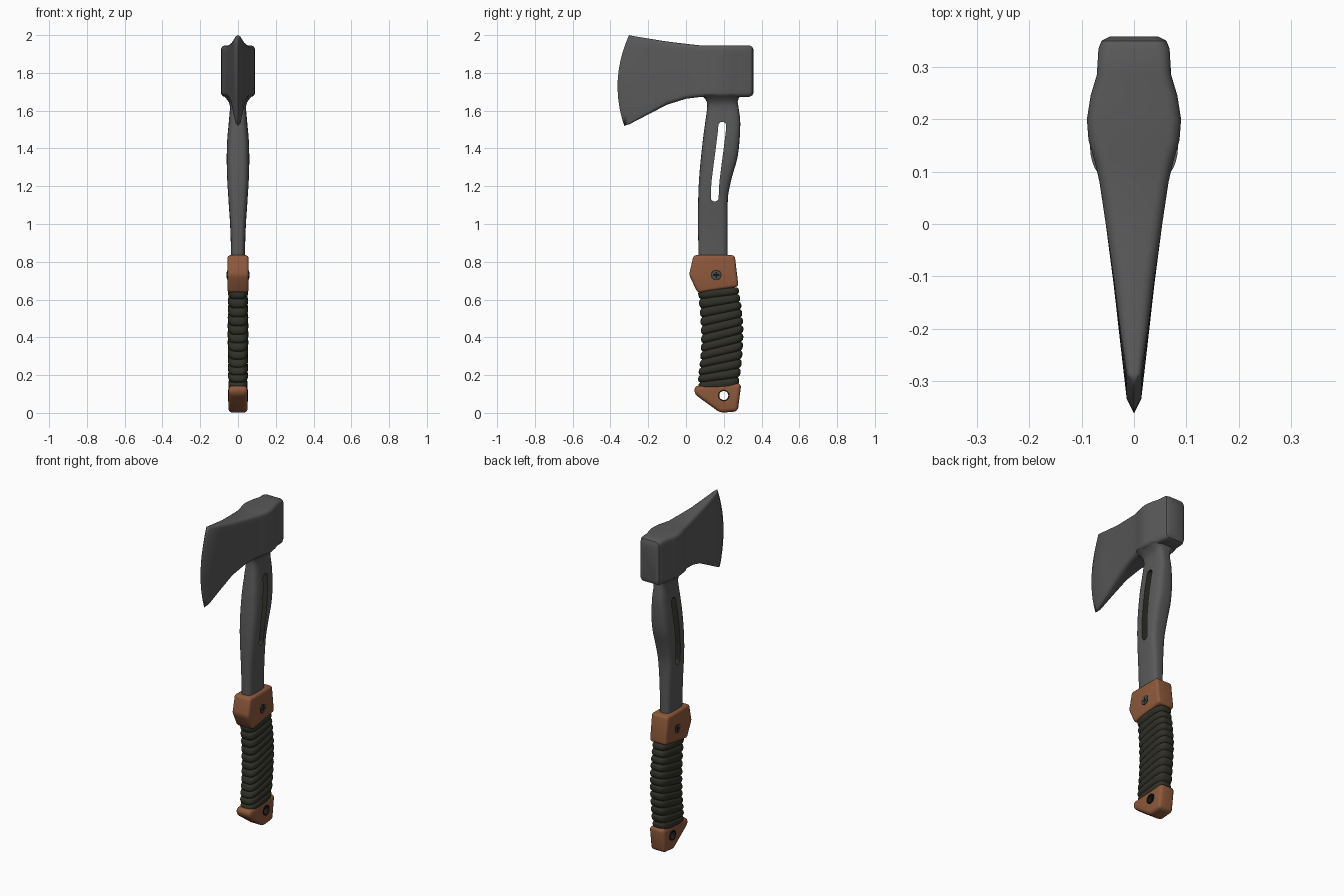
import bpy, bmesh, math
from mathutils import Vector

cube = bpy.data.objects.get("Cube")
if cube:
    bpy.data.objects.remove(cube, do_unlink=True)


def material(name, rgb):
    m = bpy.data.materials.new(name)
    m.use_nodes = True
    m.diffuse_color = (*rgb, 1)
    m.node_tree.nodes["Principled BSDF"].inputs["Base Color"].default_value = (*rgb, 1)
    return m


STEEL = material("dark steel", (0.1, 0.1, 0.1))
BROWN = material("brown leather", (0.27, 0.1, 0.045))
OLIVE = material("olive cord", (0.03, 0.03, 0.021))
SCREW = material("screw grey", (0.07, 0.075, 0.07))
BLACK = material("black recess", (0.01, 0.01, 0.01))


def finish(name, bm, mat, angle=35):
    bmesh.ops.remove_doubles(bm, verts=bm.verts[:], dist=0.0002)
    bmesh.ops.recalc_face_normals(bm, faces=bm.faces[:])
    mesh = bpy.data.meshes.new(name)
    bm.to_mesh(mesh)
    bm.free()
    mesh.materials.append(mat)
    obj = bpy.data.objects.new(name, mesh)
    bpy.context.collection.objects.link(obj)
    smooth(obj, angle)
    return obj


def smooth(obj, angle=35):
    bpy.ops.object.select_all(action='DESELECT')
    obj.select_set(True)
    bpy.context.view_layer.objects.active = obj
    bpy.ops.object.shade_smooth_by_angle(angle=math.radians(angle))


def loft(name, rings, mat, cap_start=True, angle=35):
    bm = bmesh.new()
    loops = [[bm.verts.new(p) for p in ring] for ring in rings]
    n = len(loops[0])
    for a, b in zip(loops, loops[1:]):
        for i in range(n):
            j = (i + 1) % n
            bm.faces.new((a[i], a[j], b[j], b[i]))
    bm.faces.new(loops[-1])
    if cap_start:
        bm.faces.new(loops[0][::-1])
    return finish(name, bm, mat, angle)


def prism(name, outline, half, mat, bevel=0.0):
    """Side outline in (y, z), extruded symmetrically along x."""
    bm = bmesh.new()
    a = [bm.verts.new((-half, y, z)) for y, z in outline]
    b = [bm.verts.new((half, y, z)) for y, z in outline]
    n = len(a)
    for i in range(n):
        j = (i + 1) % n
        bm.faces.new((a[i], a[j], b[j], b[i]))
    bm.faces.new(a[::-1])
    bm.faces.new(b)
    if bevel:
        bmesh.ops.bevel(bm, geom=bm.edges[:], offset=bevel, segments=4,
                        profile=0.5, affect='EDGES', clamp_overlap=True)
    return finish(name, bm, mat)


def circle(y, z, r, n=24):
    return [(y + r * math.cos(2 * math.pi * i / n), z + r * math.sin(2 * math.pi * i / n))
            for i in range(n)]


def cut(obj, cutter):
    mod = obj.modifiers.new("cut", 'BOOLEAN')
    mod.operation, mod.solver, mod.object = 'DIFFERENCE', 'EXACT', cutter
    mod.material_mode = 'TRANSFER'
    bpy.ops.object.select_all(action='DESELECT')
    bpy.context.view_layer.objects.active = obj
    bpy.ops.object.modifier_apply(modifier=mod.name)
    bpy.data.objects.remove(cutter, do_unlink=True)
    smooth(obj)


def oval(z, front, back, half, power=3.5, tilt=0.0, n=40):
    """Rounded-rectangle ring around the handle."""
    mid, depth, ring = (front + back) / 2, (back - front) / 2, []
    for i in range(n):
        t = 2 * math.pi * i / n
        c, s = math.cos(t), math.sin(t)
        x = half * math.copysign(abs(c) ** (2 / power), c)
        y = depth * math.copysign(abs(s) ** (2 / power), s)
        ring.append(Vector((x, mid + y, z + tilt * y)))
    return ring


def sample(table, z):
    """Smooth interpolation through rows that start with z."""
    for i in range(len(table) - 1):
        a, b = table[i], table[i + 1]
        if z <= b[0]:
            p, q = table[max(i - 1, 0)], table[min(i + 2, len(table) - 1)]
            t = (z - a[0]) / (b[0] - a[0])
            return [0.5 * (2 * a[k] + (b[k] - p[k]) * t
                           + (2 * p[k] - 5 * a[k] + 4 * b[k] - q[k]) * t ** 2
                           + (3 * a[k] - p[k] - 3 * b[k] + q[k]) * t ** 3)
                    for k in range(1, len(a))]
    return list(table[-1][1:])


# Axe head: stations run from cutting edge to poll
# (top y, top z, bottom y, bottom z, half width, bulge towards the edge)
stations = [(-.302, 2.0, -.327, 1.52, 0, .047), (-.284, 1.996, -.3, 1.528, .014, .042),
            (-.2, 1.982, -.2, 1.58, .026, .03), (-.1, 1.966, -.1, 1.632, .039, .015),
            (0, 1.954, 0, 1.663, .054, 0)]
for y, w in ((.08, .066), (.12, .075), (.16, .087), (.2, .09), (.245, .083), (.285, .071), (.335, .068)):
    stations.append((y, 1.945, y, 1.673, w, 0))
stations += [(.35, 1.938, .35, 1.68, .062, 0), (.358, 1.922, .358, 1.695, .047, 0)]

head_rings = []
for ty, tz, by, bz, w, bulge in stations:
    r = min(0.022, 0.6 * w)
    arc = [math.pi / 2 * k / 4 for k in range(5)]
    side = [(w - r + r * math.sin(a), bz + r - r * math.cos(a)) for a in arc]
    side += [(w, bz + r + (tz - bz - 2 * r) * k / 10) for k in range(1, 10)]
    side += [(w - r + r * math.cos(a), tz - r + r * math.sin(a)) for a in arc]
    ring = []
    for x, z in side + [(-x, z) for x, z in reversed(side)]:
        f = (z - bz) / (tz - bz)
        ring.append((x, by + (ty - by) * f - 4 * bulge * f * (1 - f), z))
    head_rings.append(ring)
loft("axe_head", head_rings, STEEL, cap_start=False)

# Steel handle, swelling and curving up to the flared neck (z, front, back, half width)
shaft = [(.7, .07, .22, .036), (.85, .066, .22, .037), (1.0, .064, .22, .042),
         (1.15, .065, .223, .052), (1.25, .07, .244, .058), (1.35, .079, .272, .06),
         (1.45, .09, .284, .057), (1.55, .103, .287, .048), (1.62, .112, .278, .043),
         (1.655, .108, .274, .053), (1.685, .08, .29, .085)]
handle = loft("handle", [oval(z, *sample(shaft, z)) for z in
                         [.7 + .985 * i / 50 for i in range(51)]], STEEL)

# Long slot through the handle
spine = [(1.14, .152), (1.22, .156), (1.32, .168), (1.42, .181), (1.52, .192)]
zs = [1.14 + .38 * i / 12 for i in range(13)]
mids = [sample(spine, z)[0] for z in zs]
R = 0.021
caps = [math.pi * k / 8 for k in range(1, 8)]
slot = [(y + R, z) for y, z in zip(mids, zs)]
slot += [(mids[-1] + R * math.cos(a), zs[-1] + R * math.sin(a)) for a in caps]
slot += [(y - R, z) for y, z in reversed(list(zip(mids, zs)))]
slot += [(mids[0] - R * math.cos(a), zs[0] - R * math.sin(a)) for a in caps]
cut(handle, prism("slot_cutter", slot, 0.2, OLIVE))

# Cord-wrapped grip: rounded tilted bands
grip = [(.12, .068, .275, .05), (.2, .064, .29, .053), (.3, .074, .3, .054),
        (.42, .08, .304, .055), (.55, .074, .293, .054), (.66, .063, .278, .053)]
bands, steps, rings = 12, 7, []
for i in range(bands * steps + 1):
    u = i / (bands * steps)
    z = .13 + .53 * u
    front, back, half = sample(grip, z)
    phase = (i % steps) / steps
    groove = 0.011 * (1 - math.sin(math.pi * phase) ** 0.5)
    rings.append(oval(z, front + groove, back - groove, half - groove,
                      tilt=.05 + .2 * math.sin(math.pi * u) ** 0.7, n=36))
loft("cord_grip", rings, OLIVE, angle=50)

# Collar above the grip
prism("collar", [(.04, .835), (.258, .835), (.278, .668), (.062, .635), (.016, .73)],
      .056, BROWN, .016)

# Pommel with lanyard hole
pommel = prism("pommel", [(.044, .142), (.293, .157), (.274, .008), (.182, 0), (.044, .1)],
               .05, BROWN, .021)
cut(pommel, prism("hole_cutter", circle(.2, .092, .03), .2, BLACK))

# Eyelet lining the hole
eyelet = prism("eyelet", circle(.2, .092, .031), .053, BLACK)
cut(eyelet, prism("eyelet_cutter", circle(.2, .092, .024), .2, BLACK))

# Screws with cross recess on both sides of the collar
prism("collar_screw", circle(.16, .73, .028), .0568, BLACK)
prism("screw_head", circle(.16, .73, .024), .059, SCREW)
for name, dy, dz in (("screw_cross_upright", .004, .017), ("screw_cross_level", .017, .004)):
    prism(name, [(.16 - dy, .73 - dz), (.16 + dy, .73 - dz),
                 (.16 + dy, .73 + dz), (.16 - dy, .73 + dz)], .0596, BLACK)
